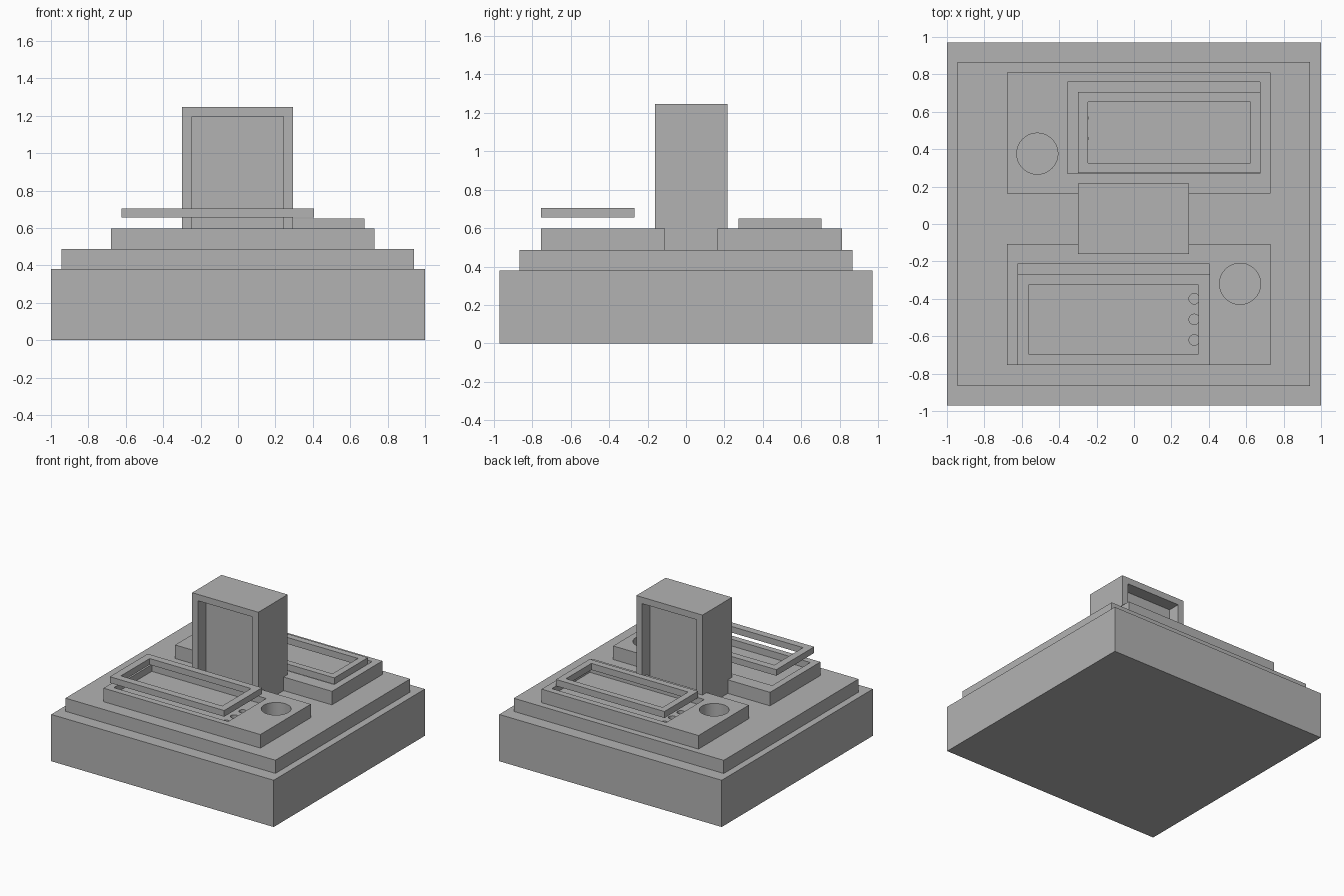
import bpy

old = bpy.data.objects.get("Cube")
if old:
    bpy.data.objects.remove(old, do_unlink=True)

grey = bpy.data.materials.new("plain_grey")
grey.use_nodes = True
grey.diffuse_color = (0.45, 0.45, 0.45, 1)
grey.node_tree.nodes["Principled BSDF"].inputs["Base Color"].default_value = (0.45, 0.45, 0.45, 1)


def box(name, x, y, z):
    """Box from (min, max) ranges on each axis."""
    bpy.ops.mesh.primitive_cube_add(size=1, location=[sum(r) / 2 for r in (x, y, z)])
    ob = bpy.context.object
    ob.name = name
    ob.scale = [r[1] - r[0] for r in (x, y, z)]
    bpy.ops.object.transform_apply(location=True, rotation=True, scale=True)
    ob.data.materials.append(grey)
    return ob


def drill(x, y, radius, z):
    """Upright round cutter."""
    bpy.ops.mesh.primitive_cylinder_add(vertices=40, radius=radius, depth=z[1] - z[0],
                                        location=(x, y, sum(z) / 2))
    ob = bpy.context.object
    ob.name = "round_cutter"
    ob.data.materials.append(grey)
    return ob


def cut(ob, cutters):
    """Subtract each cutter in turn and delete it."""
    for c in cutters:
        c.hide_render = True
        mod = ob.modifiers.new("cut", "BOOLEAN")
        mod.operation = "DIFFERENCE"
        mod.solver = "EXACT"
        mod.object = c
        bpy.ops.object.select_all(action="DESELECT")
        ob.select_set(True)
        bpy.context.view_layer.objects.active = ob
        bpy.ops.object.modifier_apply(modifier=mod.name)
        bpy.data.objects.remove(c, do_unlink=True)
    bpy.ops.object.shade_smooth_by_angle()


def frame(name, x, y, z, rim):
    """Open rectangular frame."""
    ob = box(name, x, y, z)
    cut(ob, [box("cutter", (x[0] + rim, x[1] - rim), (y[0] + rim, y[1] - rim),
                 (z[0] - 0.1, z[1] + 0.1))])


# Stepped base
box("base_block", (-1, 1), (-0.97, 0.97), (0, 0.38))
box("upper_step", (-0.945, 0.942), (-0.865, 0.865), (0.38, 0.487))

# Front and back plinths, one the half turn of the other
CX, CY = 0.025, 0.028


def turned(lo, hi, centre, sign):
    return tuple(sorted((centre + sign * (lo - centre), centre + sign * (hi - centre))))


for name, s in (("front_plinth", 1), ("back_plinth", -1)):
    def xr(a, b):
        return turned(a, b, CX, s)

    def yr(a, b):
        return turned(a, b, CY, s)

    plinth = box(name, xr(-0.68, 0.73), yr(-0.755, -0.108), (0.487, 0.597))
    # Shallow tray pocket, round well and a row of small holes
    cutters = [box("cutter", xr(-0.624, 0.405), yr(-0.704, -0.215), (0.542, 0.7)),
               drill(xr(0.567, 1)[s < 0], yr(-0.32, 0)[s < 0], 0.11, (0.493, 0.7))]
    for y in (-0.4, -0.51, -0.62):
        cutters.append(drill(xr(0.322, 1)[s < 0], yr(y, 0)[s < 0], 0.028, (0.495, 0.6)))
    cut(plinth, cutters)

# Raised rim frames hovering over the pockets
frame("front_frame", (-0.624, 0.405), (-0.755, -0.268), (0.655, 0.705), 0.059)
frame("back_frame", (-0.3, 0.675), (0.273, 0.705), (0.597, 0.65), 0.053)

# Central tower with a recessed panel on front and back
tower = box("tower", (-0.3, 0.295), (-0.16, 0.217), (0.487, 1.247))
cut(tower, [box("cutter", (-0.247, 0.242), y, (0.54, 1.195))
            for y in ((-0.3, -0.06), (0.117, 0.4))])
